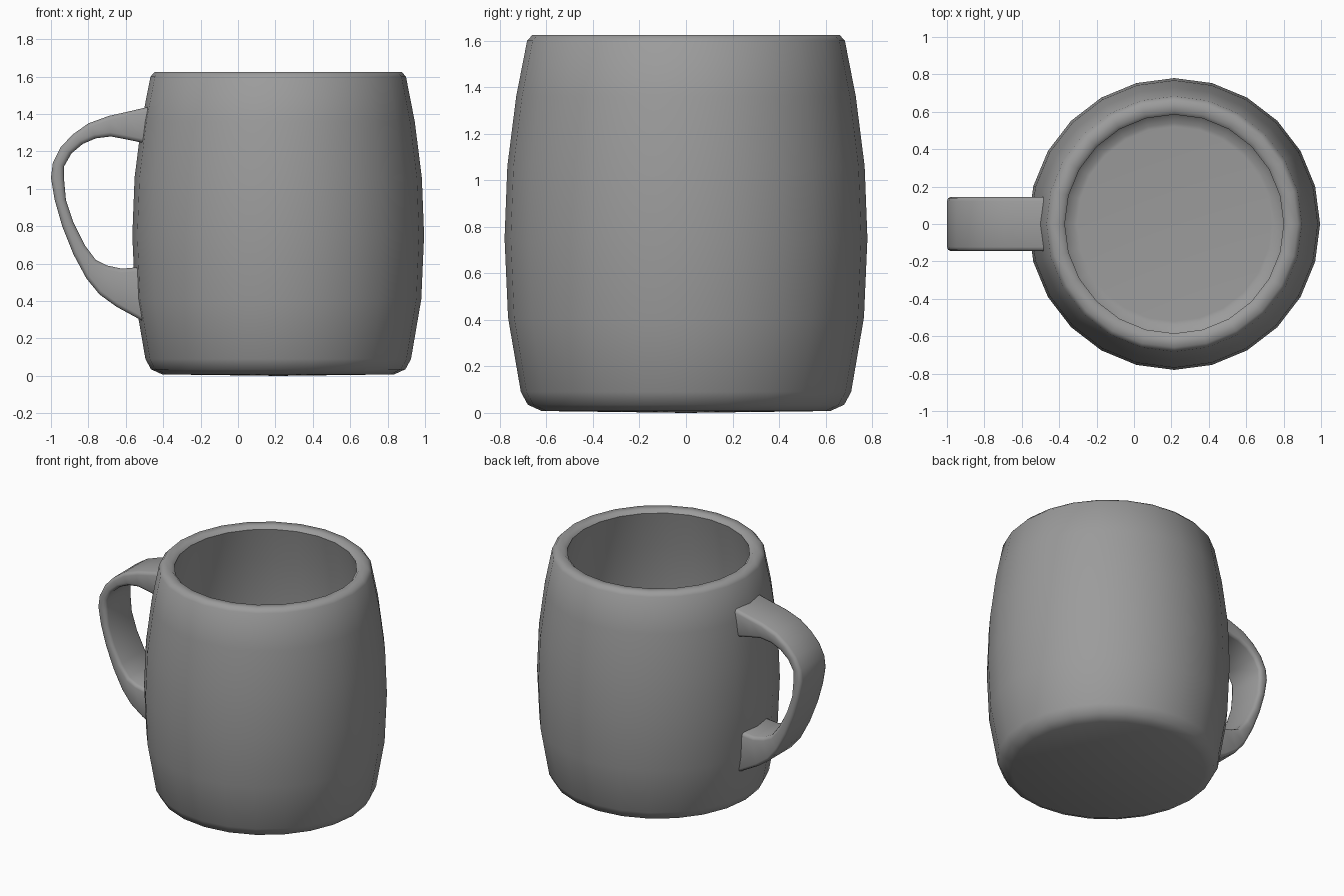
import bpy, bmesh, math

if "Cube" in bpy.data.objects:
    bpy.data.objects.remove(bpy.data.objects["Cube"])

CX = 0.215   # axis of the cup
SEG = 24

# Dark grey glaze
grey = bpy.data.materials.new("dark_grey")
grey.diffuse_color = (0.33, 0.33, 0.33, 1)
grey.use_nodes = True
grey.node_tree.nodes["Principled BSDF"].inputs["Base Color"].default_value = grey.diffuse_color


def finish(name, bm, angle):
    bmesh.ops.recalc_face_normals(bm, faces=bm.faces)
    me = bpy.data.meshes.new(name)
    bm.to_mesh(me)
    bm.free()
    me.materials.append(grey)
    ob = bpy.data.objects.new(name, me)
    bpy.context.collection.objects.link(ob)
    bpy.ops.object.select_all(action='DESELECT')
    ob.select_set(True)
    bpy.context.view_layer.objects.active = ob
    bpy.ops.object.shade_smooth_by_angle(angle=math.radians(angle))
    return ob


def bridge(bm, a, b):
    n = len(a)
    for i in range(n):
        j = (i + 1) % n
        bm.faces.new((a[i], a[j], b[j], b[i]))


def fan(bm, ring, co):
    c = bm.verts.new(co)
    for i in range(len(ring)):
        bm.faces.new((ring[i], ring[(i + 1) % len(ring)], c))


# Barrel-shaped cup: outside from the base, over the rim, down the inside
profile = [(0.62, 0.008), (0.68, 0.035), (0.71, 0.09), (0.765, 0.41),
           (0.78, 0.75), (0.768, 1.06), (0.73, 1.36), (0.683, 1.6),
           (0.66, 1.625), (0.605, 1.625), (0.585, 1.605), (0.635, 1.36),
           (0.67, 1.06), (0.685, 0.75), (0.67, 0.41), (0.62, 0.16),
           (0.54, 0.11), (0.52, 0.108)]
bm = bmesh.new()
rings = [[bm.verts.new((CX + r * math.cos(2 * math.pi * k / SEG),
                        r * math.sin(2 * math.pi * k / SEG), z))
          for k in range(SEG)] for r, z in profile]
for a, b in zip(rings, rings[1:]):
    bridge(bm, a, b)
fan(bm, rings[0], (CX, 0, 0))
fan(bm, rings[-1], (CX, 0, 0.108))
finish("cup", bm, 50)

# Handle: matching points along its outer and inner curves (x, z)
outer = [(-0.48, 1.438), (-0.60, 1.41), (-0.69, 1.39), (-0.80, 1.35),
         (-0.885, 1.29), (-0.95, 1.22), (-0.99, 1.14), (-1.0, 1.06),
         (-0.98, 0.94), (-0.94, 0.80), (-0.88, 0.65), (-0.81, 0.52),
         (-0.74, 0.435), (-0.65, 0.37), (-0.485, 0.28)]
inner = [(-0.48, 1.24), (-0.60, 1.265), (-0.68, 1.28), (-0.76, 1.27),
         (-0.83, 1.24), (-0.89, 1.19), (-0.93, 1.12), (-0.93, 1.05),
         (-0.92, 0.94), (-0.88, 0.82), (-0.82, 0.70), (-0.76, 0.62),
         (-0.70, 0.59), (-0.62, 0.573), (-0.485, 0.585)]
W, B = 0.145, 0.022
bm = bmesh.new()
rings = []
for (ox, oz), (ix, iz) in zip(outer, inner):
    t = B / math.hypot(ix - ox, iz - oz)   # rounded corner as a fraction
    section = [(0, W - B), (t * 0.3, W - B * 0.3), (t, W),
               (1 - t, W), (1 - t * 0.3, W - B * 0.3), (1, W - B)]
    section += [(f, -y) for f, y in reversed(section)]
    rings.append([bm.verts.new((ox + f * (ix - ox), y, oz + f * (iz - oz)))
                  for f, y in section])
for a, b in zip(rings, rings[1:]):
    bridge(bm, a, b)
bm.faces.new(rings[0])
bm.faces.new(rings[-1])
finish("handle", bm, 50)
